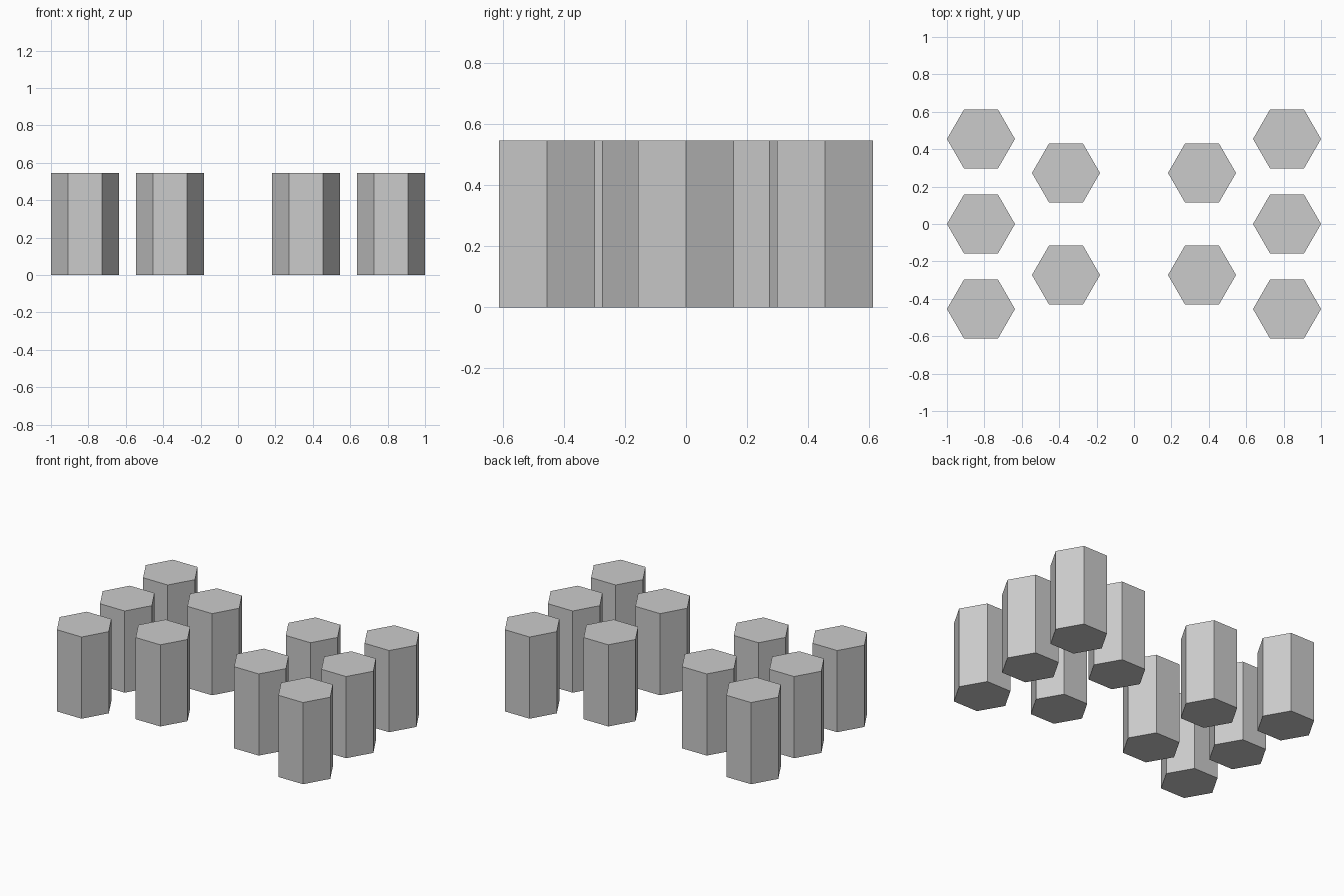
import bpy
import math

if "Cube" in bpy.data.objects:
    bpy.data.objects.remove(bpy.data.objects["Cube"])

UNIT = 1 / 11            # layout module
RADIUS = 2 * UNIT
HEIGHT = 6 * UNIT


def hex_column(name, x, y):
    """Six-sided column standing on the floor, corners pointing along x."""
    bpy.ops.mesh.primitive_cylinder_add(
        vertices=6, radius=RADIUS, depth=HEIGHT,
        location=(x, y, HEIGHT / 2), rotation=(0, 0, math.radians(30)))
    bpy.context.object.name = name


for side, s in (("left", -1), ("right", 1)):
    # outer row of three columns
    for i, y in enumerate((-5, 0, 5), 1):
        hex_column(f"{side}_outer_column_{i}", s * 9 * UNIT, y * UNIT)
    # inner row of two columns, staggered
    for i, y in enumerate((-3, 3), 1):
        hex_column(f"{side}_inner_column_{i}", s * 4 * UNIT, y * UNIT)
